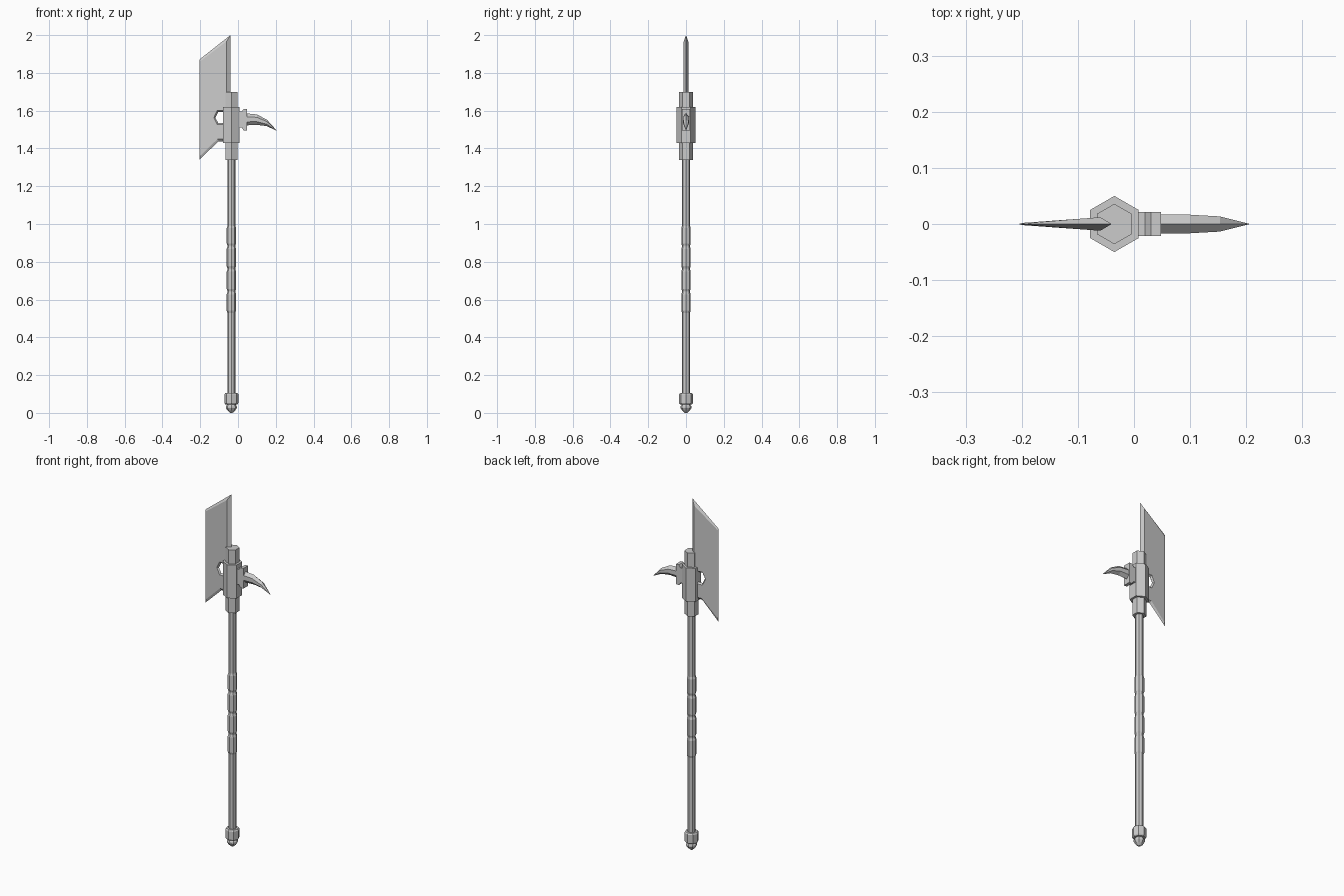
import bpy, bmesh
from math import cos, sin, pi

if "Cube" in bpy.data.objects:
    bpy.data.objects.remove(bpy.data.objects["Cube"])

CX = -0.035  # shaft axis


def finish(name, bm):
    bmesh.ops.recalc_face_normals(bm, faces=bm.faces)
    mesh = bpy.data.meshes.new(name)
    bm.to_mesh(mesh)
    bm.free()
    obj = bpy.data.objects.new(name, mesh)
    bpy.context.collection.objects.link(obj)
    return obj


def loft(name, rings):
    """Skin a list of equal-length closed rings and cap both ends."""
    bm = bmesh.new()
    vs = [[bm.verts.new(p) for p in ring] for ring in rings]
    for a, b in zip(vs, vs[1:]):
        for i in range(len(a)):
            j = (i + 1) % len(a)
            bm.faces.new((a[i], a[j], b[j], b[i]))
    bm.faces.new(vs[0])
    bm.faces.new(vs[-1])
    return finish(name, bm)


def turned(name, profile, sides):
    """Faceted upright part from (radius, z) pairs, a corner facing +y."""
    ang = [pi / 2 + 2 * pi * k / sides for k in range(sides)]
    return loft(name, [[(CX + r * cos(a), r * sin(a), z) for a in ang]
                       for r, z in profile])


# Shaft, grip wraps and pommel
turned("shaft", [(0.021, 0.06), (0.021, 1.38)], 8)
for i, (z0, z1) in enumerate([(0.53, 0.64), (0.645, 0.76),
                              (0.765, 0.88), (0.885, 0.99)]):
    turned(f"grip_wrap_{i + 1}", [(0.021, z0), (0.025, z0 + 0.012),
                                  (0.025, z1 - 0.012), (0.021, z1)], 8)
turned("pommel_cap", [(0.032, 0.045), (0.037, 0.052),
                      (0.037, 0.098), (0.032, 0.105)], 8)
turned("pommel_knob", [(0.006, 0.0), (0.02, 0.012), (0.029, 0.026),
                       (0.029, 0.034), (0.02, 0.048)], 8)

# Head sockets
turned("inner_socket", [(0.036, 1.34), (0.036, 1.70)], 6)
turned("outer_socket", [(0.05, 1.43), (0.05, 1.62)], 6)

# Blade: sharp outline on y = 0, wedge-shaped cheeks on either side
outer = [(-0.205, 1.87), (-0.04, 2.0), (-0.04, 1.592), (-0.105, 1.592),
         (-0.12, 1.563), (-0.105, 1.535), (-0.04, 1.535), (-0.04, 1.438),
         (-0.103, 1.438), (-0.205, 1.34)]
inner = [(-0.199, 1.862), (-0.06, 1.967), (-0.06, 1.6), (-0.11, 1.6),
         (-0.128, 1.563), (-0.11, 1.527), (-0.06, 1.527), (-0.06, 1.45),
         (-0.108, 1.45), (-0.199, 1.362)]
bm = bmesh.new()
edge = [bm.verts.new((x, 0, z)) for x, z in outer]
for s in (-1, 1):
    cheek = [bm.verts.new((x, s * (0.0015 + 0.0105 * (x + 0.205) / 0.145), z))
             for x, z in inner]
    bm.faces.new(cheek)
    for i in range(len(edge)):
        j = (i + 1) % len(edge)
        bm.faces.new((edge[i], edge[j], cheek[j], cheek[i]))
finish("blade", bm)


# Spike mount: narrow neck stepping up to a plate
def rect(x, y, z0, z1):
    return [(x, -y, z0), (x, y, z0), (x, y, z1), (x, -y, z1)]


loft("spike_mount", [rect(0.0, 0.021, 1.51, 1.595), rect(0.02, 0.021, 1.51, 1.595),
                     rect(0.03, 0.021, 1.495, 1.61), rect(0.048, 0.021, 1.495, 1.61)])

# Curved back spike: six-sided section narrowing to a drooping tip
path = [(0.04, 0.017, 1.522, 1.586), (0.10, 0.0165, 1.525, 1.58),
        (0.153, 0.0135, 1.518, 1.552), (0.205, 0.0005, 1.493, 1.495)]
rings = []
for x, w, lo, hi in path:
    a, b = lo + 0.3 * (hi - lo), lo + 0.72 * (hi - lo)
    rings.append([(x, 0, lo), (x, w, a), (x, w, b), (x, 0, hi),
                  (x, -w, b), (x, -w, a)])
loft("back_spike", rings)
